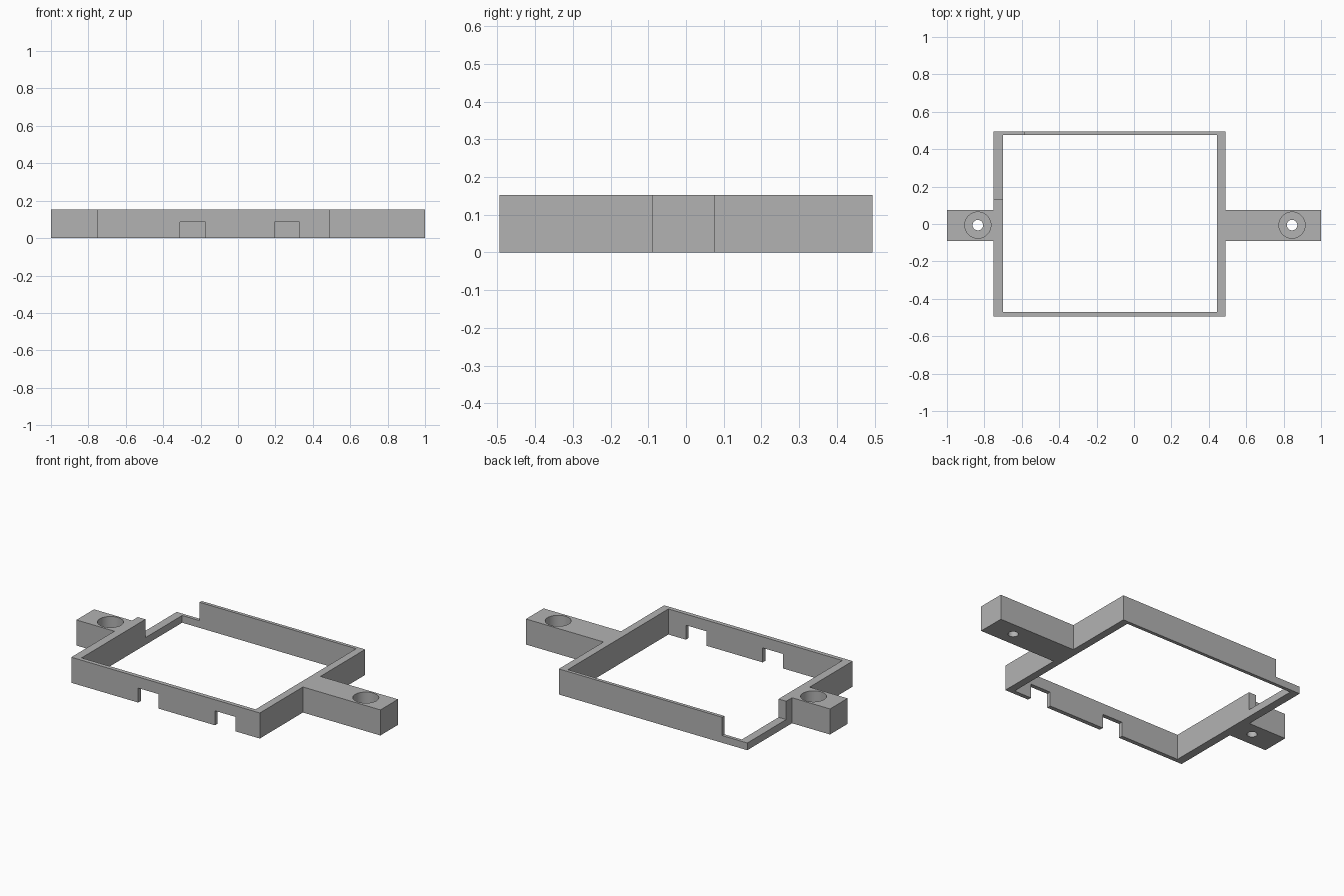
import bpy, bmesh, math

cube = bpy.data.objects.get("Cube")
if cube:
    bpy.data.objects.remove(cube, do_unlink=True)

HEIGHT = 0.152
EAR_Y = (-0.09, 0.075)

grey = bpy.data.materials.new("plain grey")
grey.use_nodes = True
colour = (0.45, 0.45, 0.45, 1)
grey.diffuse_color = colour
grey.node_tree.nodes["Principled BSDF"].inputs["Base Color"].default_value = colour


def prism(name, outline, z0, z1):
    """Extrude a flat outline from z0 up to z1."""
    bm = bmesh.new()
    face = bm.faces.new([bm.verts.new((x, y, z0)) for x, y in outline])
    top = bmesh.ops.extrude_face_region(bm, geom=[face])["geom"]
    moved = [v for v in top if isinstance(v, bmesh.types.BMVert)]
    bmesh.ops.translate(bm, verts=moved, vec=(0, 0, z1 - z0))
    bmesh.ops.recalc_face_normals(bm, faces=bm.faces)
    mesh = bpy.data.meshes.new(name)
    bm.to_mesh(mesh)
    bm.free()
    mesh.materials.append(grey)
    obj = bpy.data.objects.new(name, mesh)
    bpy.context.collection.objects.link(obj)
    return obj


def box(name, x, y, z):
    return prism(name, [(x[0], y[0]), (x[1], y[0]), (x[1], y[1]), (x[0], y[1])], *z)


def cylinder(name, x, y, radius, z0, z1, sides=48):
    ring = [math.tau * i / sides for i in range(sides)]
    return prism(name, [(x + radius * math.cos(a), y + radius * math.sin(a)) for a in ring], z0, z1)


# Frame outline with a mounting ear on each side
x0, x1, y0, y1 = -0.75, 0.49, -0.495, 0.495
e0, e1 = EAR_Y
bracket = prism("mounting_frame", [
    (x0, y0), (x1, y0), (x1, e0), (1, e0), (1, e1), (x1, e1),
    (x1, y1), (x0, y1), (x0, e1), (-1, e1), (-1, e0), (x0, e0)], 0, HEIGHT)

# Central opening, lowered back corner and two slots in the front wall
cutters = [
    box("opening_cutter", (-0.70, 0.445), (-0.47, 0.475), (-0.1, 0.3)),
    box("corner_cutter", (-0.9, -0.585), (0.13, 0.6), (0.043, 0.3)),
]
for left in (-0.31, 0.195):
    cutters.append(box("slot_cutter", (left, left + 0.135), (-0.6, -0.4), (-0.1, 0.086)))

# Counterbored screw holes
for x in (-0.835, 0.845):
    cutters.append(cylinder("screw_head_cutter", x, -0.006, 0.07, 0.045, 0.3))
    cutters.append(cylinder("screw_hole_cutter", x, -0.006, 0.028, -0.1, 0.2))

bpy.ops.object.select_all(action="DESELECT")
bpy.context.view_layer.objects.active = bracket
bracket.select_set(True)
for cutter in cutters:
    cutter.hide_render = True
    mod = bracket.modifiers.new("cut", "BOOLEAN")
    mod.operation = "DIFFERENCE"
    mod.solver = "EXACT"
    mod.object = cutter
    bpy.ops.object.modifier_apply(modifier=mod.name)
    bpy.data.objects.remove(cutter, do_unlink=True)

bpy.ops.object.shade_smooth_by_angle(angle=math.radians(30))
